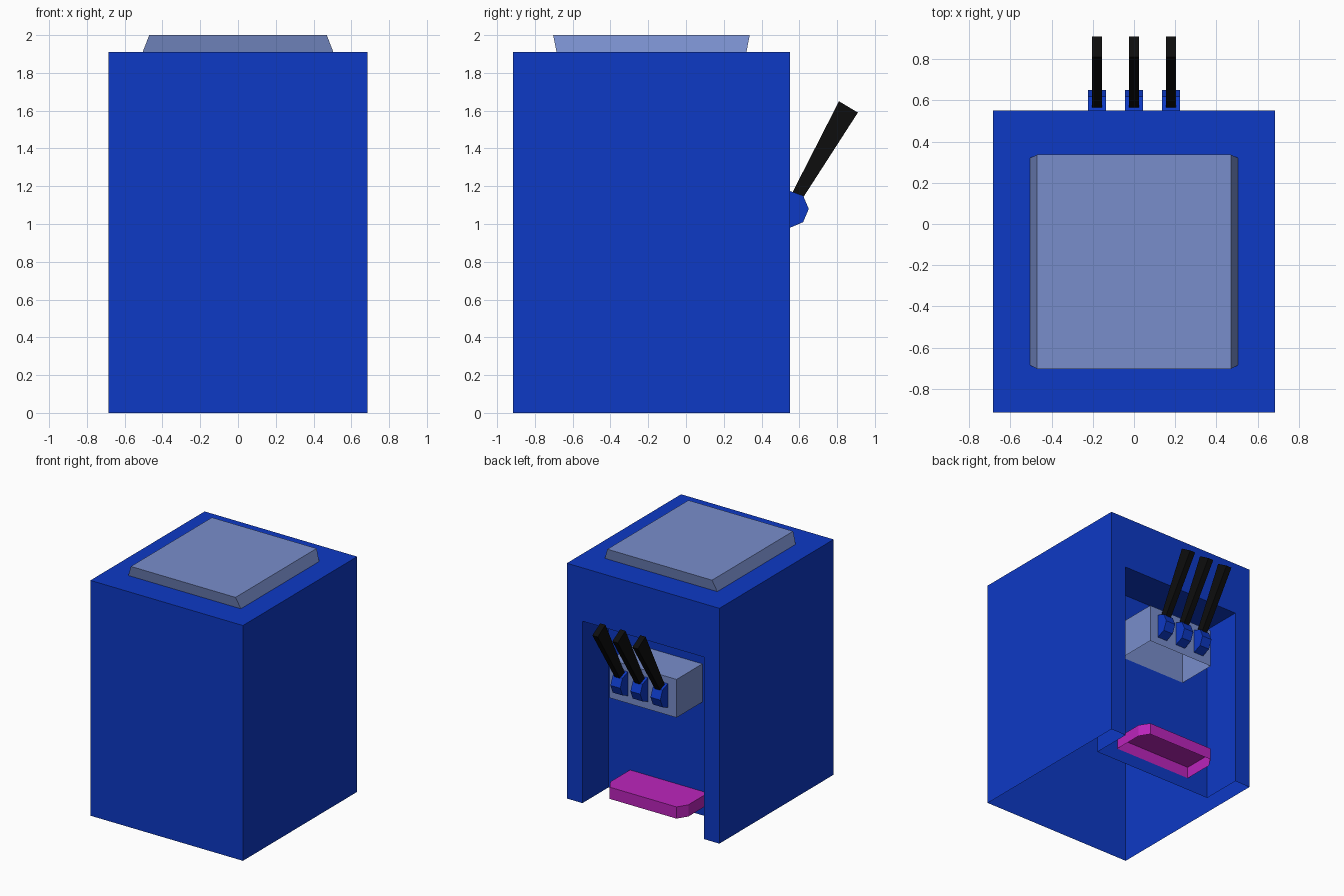
import bpy
import bmesh

if "Cube" in bpy.data.objects:
    bpy.data.objects.remove(bpy.data.objects["Cube"], do_unlink=True)


def material(name, rgb):
    m = bpy.data.materials.new(name)
    m.use_nodes = True
    m.diffuse_color = (*rgb, 1)
    m.node_tree.nodes["Principled BSDF"].inputs["Base Color"].default_value = (*rgb, 1)
    return m


blue = material("royal blue", (0.004, 0.041, 0.56))
pale = material("pale slate blue", (0.19, 0.27, 0.60))
magenta = material("magenta", (0.50, 0.018, 0.50))
black = material("black", (0.004, 0.004, 0.004))


def rect(x, y0, y1):
    return [(-x, y0), (x, y0), (x, y1), (-x, y1)]


def loft(bm, lower, upper, open_side=None, bottom=False, flip=False):
    """Join two loops of points with side walls and a top cap."""
    a = [bm.verts.new(p) for p in lower]
    b = [bm.verts.new(p) for p in upper]
    n = len(a)
    faces = [bm.faces.new((a[i], a[(i + 1) % n], b[(i + 1) % n], b[i]))
             for i in range(n) if i != open_side]
    faces.append(bm.faces.new(b))
    if bottom:
        faces.append(bm.faces.new(a[::-1]))
    if flip:
        for f in faces:
            f.normal_flip()


def shell(bm, outline, z0, z1, **options):
    loft(bm, [(x, y, z0) for x, y in outline], [(x, y, z1) for x, y in outline], **options)


def finish(bm, name, mat):
    mesh = bpy.data.meshes.new(name)
    bm.to_mesh(mesh)
    bm.free()
    mesh.materials.append(mat)
    obj = bpy.data.objects.new(name, mesh)
    bpy.context.collection.objects.link(obj)
    return obj


def extruded_part(name, profile, x, half_width, mat):
    """Solid made by extruding a side profile (y, z) across x."""
    bm = bmesh.new()
    loft(bm, [(x - half_width, y, z) for y, z in profile],
         [(x + half_width, y, z) for y, z in profile], bottom=True)
    bmesh.ops.recalc_face_normals(bm, faces=bm.faces)
    finish(bm, name, mat)


# Cabinet: hollow shell, open underneath, with a recess in the back
W, FRONT, BACK, HEIGHT = 0.685, -0.915, 0.55, 1.91
NOTCH, NOTCH_TOP, INNER = 0.545, 1.477, 0.217
bm = bmesh.new()
shell(bm, rect(W, FRONT, BACK), 0, HEIGHT, open_side=2)
frame = [(W, 0), (NOTCH, 0), (NOTCH, NOTCH_TOP), (-NOTCH, NOTCH_TOP),
         (-NOTCH, 0), (-W, 0), (-W, HEIGHT), (W, HEIGHT)]
bm.faces.new([bm.verts.new((x, BACK, z)) for x, z in frame])
shell(bm, rect(NOTCH, INNER, BACK), 0, NOTCH_TOP, open_side=2, flip=True)
bmesh.ops.remove_doubles(bm, verts=bm.verts, dist=0.0001)
finish(bm, "cabinet", blue)

# Raised panel on the roof, with slanted sides
bm = bmesh.new()
loft(bm, [(x, y, HEIGHT) for x, y in rect(0.505, -0.685, 0.32)],
     [(x, y, 2.0) for x, y in rect(0.47, -0.703, 0.337)])
finish(bm, "roof_panel", pale)

# Lever housing, open underneath
bm = bmesh.new()
shell(bm, rect(0.30, INNER + 0.002, BACK), 0.92, 1.23)
finish(bm, "lever_housing", pale)

# Drip tray with cut outer corners, open underneath
bm = bmesh.new()
tray = [(-0.35, INNER + 0.002), (0.35, INNER + 0.002), (0.35, 0.47),
        (0.30, BACK), (-0.30, BACK), (-0.35, 0.47)]
shell(bm, tray, 0.10, 0.195)
finish(bm, "tray", magenta)

# Three levers, each on a faceted mount
mount = [(0.55, 0.98), (0.62, 1.01), (0.65, 1.08), (0.62, 1.15), (0.55, 1.175)]
handle = [(0.565, 1.17), (0.62, 1.14), (0.91, 1.59), (0.81, 1.65)]
for side, x in (("right", -0.18), ("middle", 0), ("left", 0.18)):
    extruded_part(side + "_lever_mount", mount, x, 0.044, blue)
    extruded_part(side + "_lever_handle", handle, x, 0.024, black)
